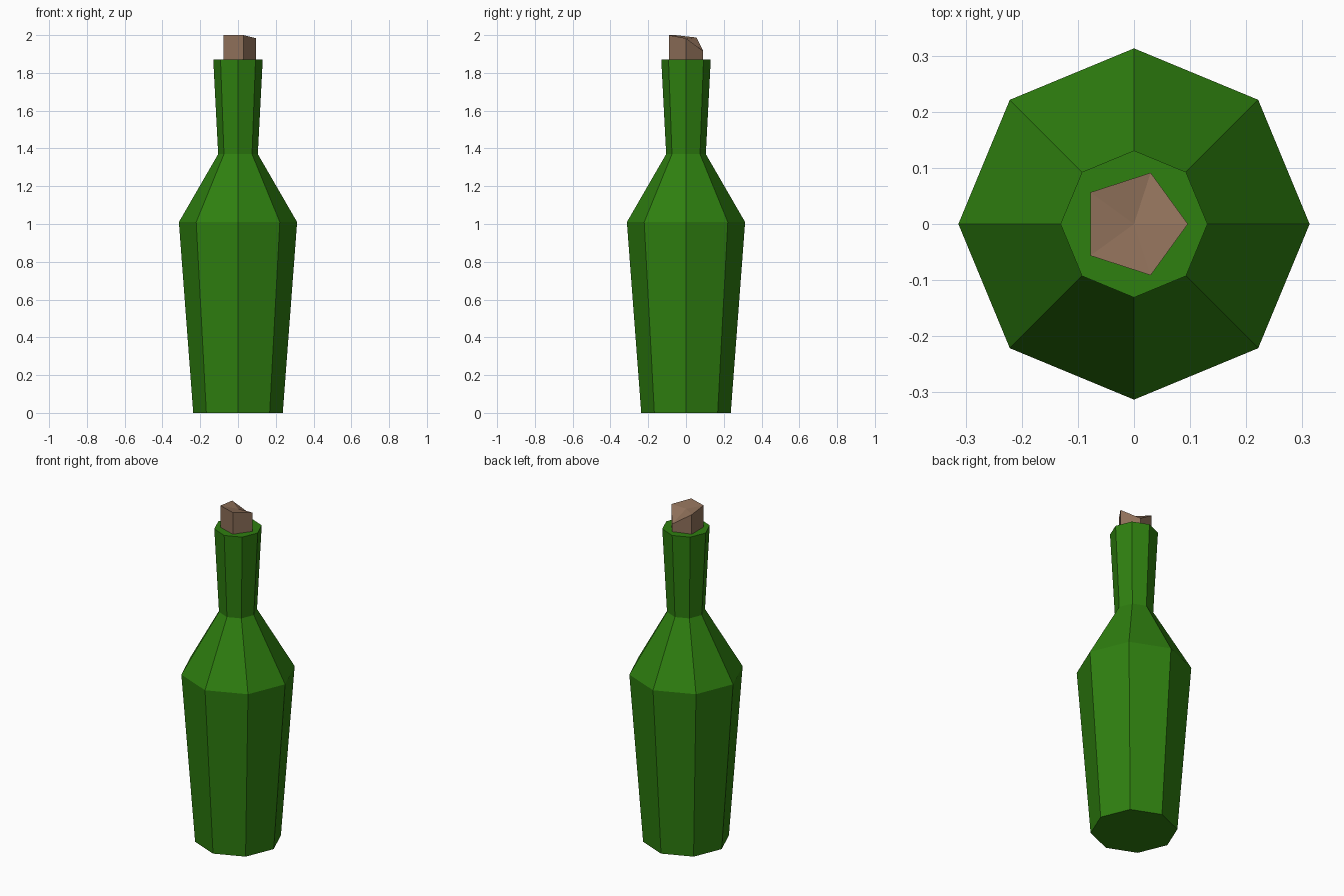
import bpy, math

if "Cube" in bpy.data.objects:
    bpy.data.objects.remove(bpy.data.objects["Cube"])


def material(name, rgb):
    m = bpy.data.materials.new(name)
    m.diffuse_color = (*rgb, 1.0)
    m.use_nodes = True
    m.node_tree.nodes["Principled BSDF"].inputs["Base Color"].default_value = m.diffuse_color
    return m


def ring(radius, z, sides):
    return [(radius * math.cos(2 * math.pi * i / sides),
             radius * math.sin(2 * math.pi * i / sides), z) for i in range(sides)]


def walls(levels, n):
    return [(l * n + i, l * n + (i + 1) % n, (l + 1) * n + (i + 1) % n, (l + 1) * n + i)
            for l in range(levels - 1) for i in range(n)]


def build(name, verts, faces, mat):
    me = bpy.data.meshes.new(name)
    me.from_pydata(verts, [], faces)
    me.materials.append(mat)
    me.update()
    ob = bpy.data.objects.new(name, me)
    bpy.context.collection.objects.link(ob)
    return ob


green = material("bottle green", (0.028, 0.215, 0.005))
brown = material("cork brown", (0.27, 0.16, 0.10))

# Eight-sided bottle: base, shoulder, neck, lip
profile = [(0.237, 0.0), (0.313, 1.01), (0.105, 1.37), (0.131, 1.87)]
n = 8
verts = [v for r, z in profile for v in ring(r, z, n)]
faces = walls(len(profile), n)
faces.append(tuple(reversed(range(n))))
faces.append(tuple(range(3 * n, 4 * n)))
build("bottle", verts, faces, green)

# Five-sided cork with a chipped top, fanned around a centre point
n = 5
top_z = [1.983, 1.915, 1.987, 2.0, 2.0]
verts = ring(0.096, 1.80, n) + [(x, y, z) for (x, y, _), z in zip(ring(0.096, 0, n), top_z)]
verts.append((0, 0, 1.98))
faces = walls(2, n)
faces.append(tuple(reversed(range(n))))
faces += [(n + i, n + (i + 1) % n, 2 * n) for i in range(n)]
build("cork", verts, faces, brown)
